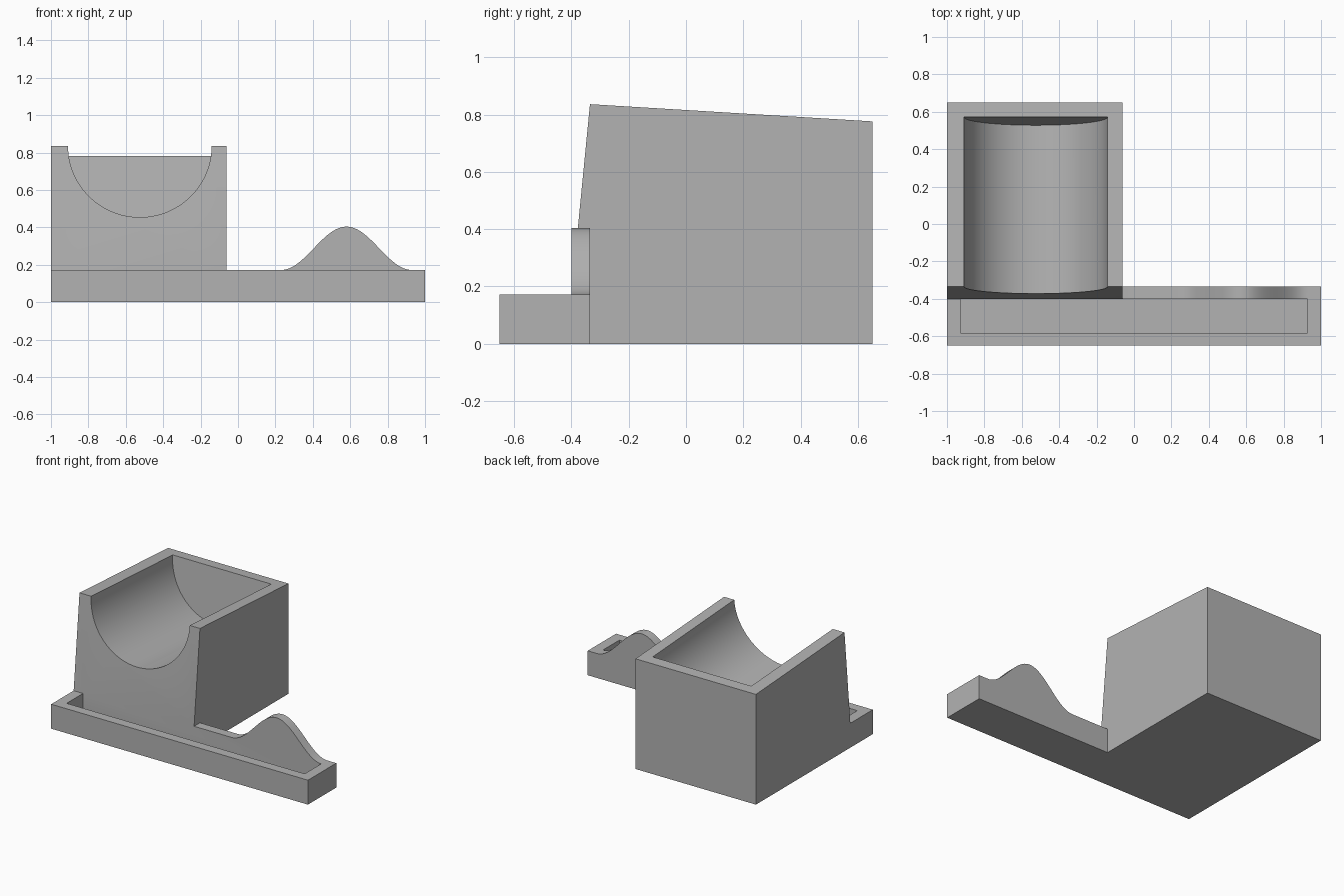
import bpy, bmesh, math

# Remove the default cube only
cube = bpy.data.objects.get("Cube")
if cube:
    bpy.data.objects.remove(cube, do_unlink=True)

grey = bpy.data.materials.new("plain_grey")
grey.use_nodes = True
GREY = (0.45, 0.45, 0.45, 1)
grey.diffuse_color = GREY
grey.node_tree.nodes["Principled BSDF"].inputs["Base Color"].default_value = GREY

LEFT, RIGHT = -1.0, 1.0
FRONT, BACK = -0.65, 0.65
WALL_FRONT, WALL_BACK = -0.40, -0.335   # raised rear rim of the tray
RIM = 0.172                             # tray height
BODY_X = -0.062                         # inner side of the block
TOP_FRONT, TOP_BACK = 0.836, 0.776


def loft(name, ring_a, ring_b):
    """Closed solid between two matching outlines."""
    bm = bmesh.new()
    a = [bm.verts.new(p) for p in ring_a]
    b = [bm.verts.new(p) for p in ring_b]
    bm.faces.new(a)
    bm.faces.new(b)
    for i in range(len(a)):
        j = (i + 1) % len(a)
        bm.faces.new((a[i], a[j], b[j], b[i]))
    bmesh.ops.recalc_face_normals(bm, faces=bm.faces)
    mesh = bpy.data.meshes.new(name)
    bm.to_mesh(mesh)
    bm.free()
    mesh.materials.append(grey)
    obj = bpy.data.objects.new(name, mesh)
    bpy.context.collection.objects.link(obj)
    return obj


def box(name, x0, x1, y0, y1, z0, z1):
    outline = [(x0, y0), (x1, y0), (x1, y1), (x0, y1)]
    return loft(name, [(x, y, z0) for x, y in outline], [(x, y, z1) for x, y in outline])


def combine(target, other, operation):
    """Apply a boolean and drop the helper solid."""
    mod = target.modifiers.new(operation.lower(), 'BOOLEAN')
    mod.operation, mod.solver, mod.object = operation, 'EXACT', other
    bpy.ops.object.select_all(action='DESELECT')
    bpy.context.view_layer.objects.active = target
    target.select_set(True)
    bpy.ops.object.modifier_apply(modifier=mod.name)
    bpy.data.objects.remove(other, do_unlink=True)


def top_height(y):
    return TOP_FRONT + (TOP_BACK - TOP_FRONT) * (y - WALL_BACK) / (BACK - WALL_BACK)


# Block with leaning front and sloping top
side = [(WALL_BACK, 0), (BACK, 0), (BACK, TOP_BACK), (WALL_BACK, TOP_FRONT),
        (WALL_FRONT, RIM), (WALL_BACK, RIM)]
holder = loft("holder", [(LEFT, y, z) for y, z in side], [(BODY_X, y, z) for y, z in side])

# Round trough, closed by a leaning wall at the back
CENTRE, RADIUS, STEPS = -0.525, 0.384, 64
arc = [(RADIUS * math.cos(math.pi * i / STEPS), RADIUS * math.sin(math.pi * i / STEPS))
       for i in range(STEPS + 1)]
arc += [(-RADIUS, -0.2), (RADIUS, -0.2)]
front_ring, back_ring = [], []
for x, depth in arc:
    y = 0.572 - 0.115 * depth
    front_ring.append((CENTRE + x, FRONT, top_height(FRONT) - depth))
    back_ring.append((CENTRE + x, y, top_height(y) - depth))
combine(holder, loft("trough_cutter", front_ring, back_ring), 'DIFFERENCE')

# Long tray with a deep pocket
tray = box("tray", LEFT, RIGHT, FRONT, WALL_FRONT, 0, RIM)
combine(tray, box("pocket_cutter", -0.927, 0.927, -0.582, -0.3, 0.04, 0.5), 'DIFFERENCE')

# Rear rim rising into a smooth hump
HUMP_X, HALF, HEIGHT, N = 0.58, 0.35, 0.232, 48
outline = [(LEFT, RIM), (LEFT, 0), (RIGHT, 0), (RIGHT, RIM)]
for i in range(N + 1):
    t = 1 - 2 * i / N
    outline.append((HUMP_X + HALF * t, RIM + HEIGHT * (1 + math.cos(math.pi * t)) / 2))
rear_rim = loft("rear_rim", [(x, WALL_FRONT, z) for x, z in outline],
                [(x, WALL_BACK, z) for x, z in outline])

# Merge into one solid piece
combine(tray, rear_rim, 'UNION')
combine(holder, tray, 'UNION')
bpy.ops.object.shade_smooth_by_angle(angle=math.radians(25))
